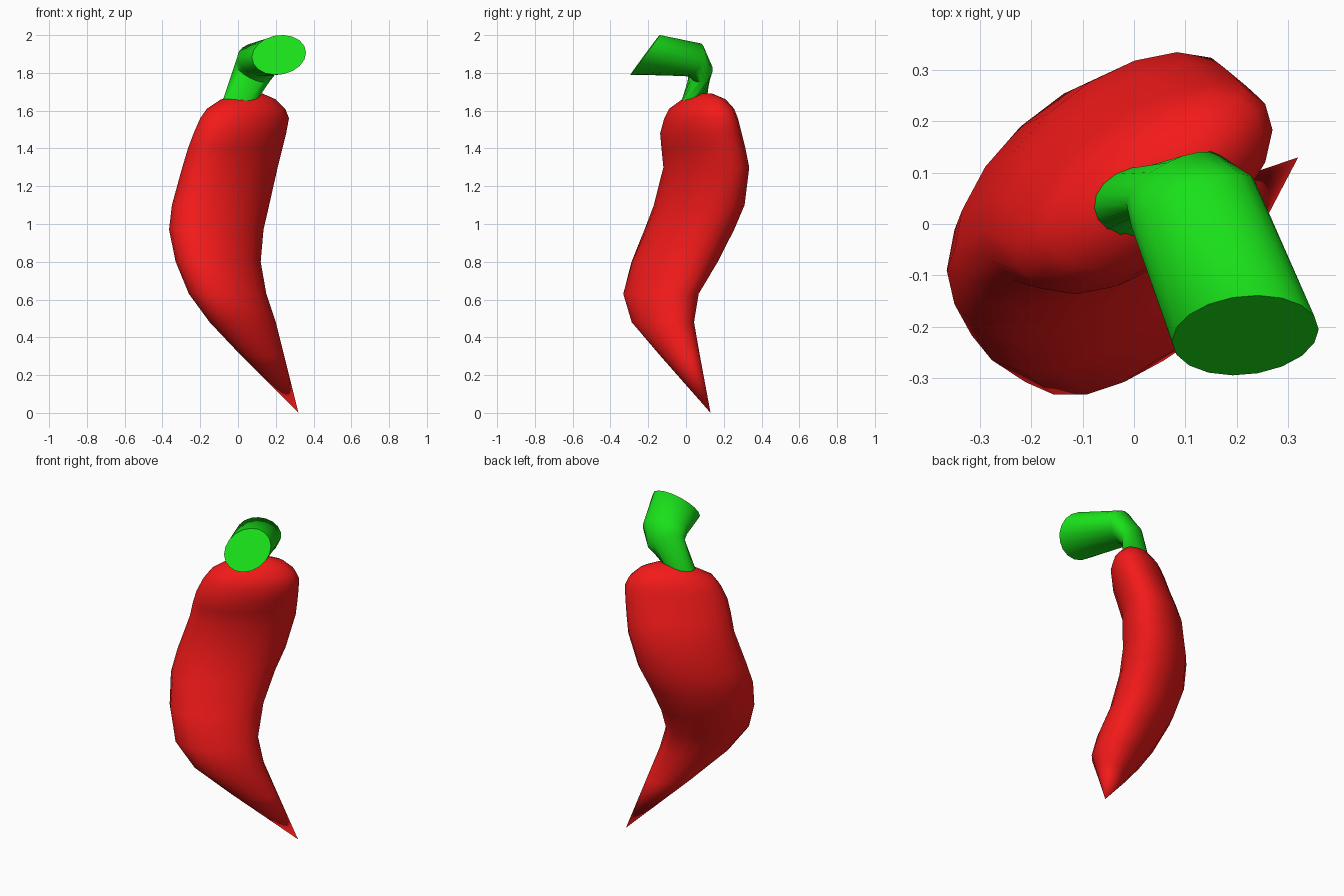
import bpy, bmesh
from math import cos, sin, tau, radians
from mathutils import Vector

if "Cube" in bpy.data.objects:
    bpy.data.objects.remove(bpy.data.objects["Cube"])

SIDES = 18


def loft(name, rings, color, angle):
    """Skin a tube through elliptical rings given as (centre, half axis A, half axis B)."""
    bm = bmesh.new()
    loops = []
    for c, a, b in rings:
        c, a, b = Vector(c), Vector(a), Vector(b)
        loops.append([bm.verts.new(c + a * cos(tau * i / SIDES) + b * sin(tau * i / SIDES))
                      for i in range(SIDES)])
    for lo, hi in zip(loops, loops[1:]):
        for i in range(SIDES):
            j = (i + 1) % SIDES
            bm.faces.new((lo[i], lo[j], hi[j], hi[i]))
    bm.faces.new(loops[0])
    bm.faces.new(loops[-1])
    bmesh.ops.remove_doubles(bm, verts=bm.verts, dist=0.0005)
    bmesh.ops.recalc_face_normals(bm, faces=bm.faces)
    mesh = bpy.data.meshes.new(name)
    bm.to_mesh(mesh)
    bm.free()
    obj = bpy.data.objects.new(name, mesh)
    bpy.context.collection.objects.link(obj)
    mat = bpy.data.materials.new(name + "_color")
    mat.diffuse_color = color
    mat.use_nodes = True
    mat.node_tree.nodes["Principled BSDF"].inputs["Base Color"].default_value = mat.diffuse_color
    mesh.materials.append(mat)
    bpy.ops.object.select_all(action='DESELECT')
    obj.select_set(True)
    bpy.context.view_layer.objects.active = obj
    bpy.ops.object.shade_smooth_by_angle(angle=radians(angle))
    return obj


# pepper body: level slices (z, x min, x max, y min, y max, skew in degrees)
slices = [
    (0.00, 0.32, 0.32, 0.13, 0.13, 60),
    (0.30, 0.02, 0.245, -0.135, 0.075, 68),
    (0.48, -0.15, 0.20, -0.29, 0.045, 70),
    (0.63, -0.26, 0.15, -0.335, 0.07, 70),
    (0.80, -0.33, 0.12, -0.29, 0.17, 67),
    (0.97, -0.365, 0.135, -0.22, 0.255, 63),
    (1.10, -0.35, 0.165, -0.17, 0.31, 60),
    (1.30, -0.295, 0.21, -0.12, 0.335, 58),
    (1.40, -0.265, 0.235, -0.13, 0.315, 58),
    (1.48, -0.235, 0.255, -0.137, 0.295, 58),
    (1.56, -0.20, 0.27, -0.115, 0.275, 58),
    (1.61, -0.165, 0.25, -0.09, 0.255, 58),
    (1.66, -0.09, 0.20, -0.02, 0.21, 60),
    (1.69, 0.01, 0.13, 0.05, 0.14, 60),
]
body = []
for z, x0, x1, y0, y1, skew in slices:
    hx, hy, s = (x1 - x0) / 2, (y1 - y0) / 2, radians(skew)
    body.append((((x0 + x1) / 2, (y0 + y1) / 2, z), (hx, hy * cos(s), 0), (0, hy * sin(s), 0)))
loft("pepper_body", body, (0.9, 0.01, 0.01, 1), 60)

# bent stem, flaring to a flat cut end
loft("stem", [
    ((0.01, 0.04, 1.655), (0.09, 0.01, 0.0), (0, 0.072, 0.02)),
    ((0.08, 0.08, 1.81), (0.095, 0.04, -0.04), (0, 0.047, 0.045)),
    ((0.115, 0.04, 1.87), (0.12, 0.045, -0.01), (0, 0.035, 0.088)),
    ((0.217, -0.217, 1.895), (0.143, 0.012, 0.012), (0, 0.077, 0.105)),
], (0.01, 0.75, 0.01, 1), 50)
